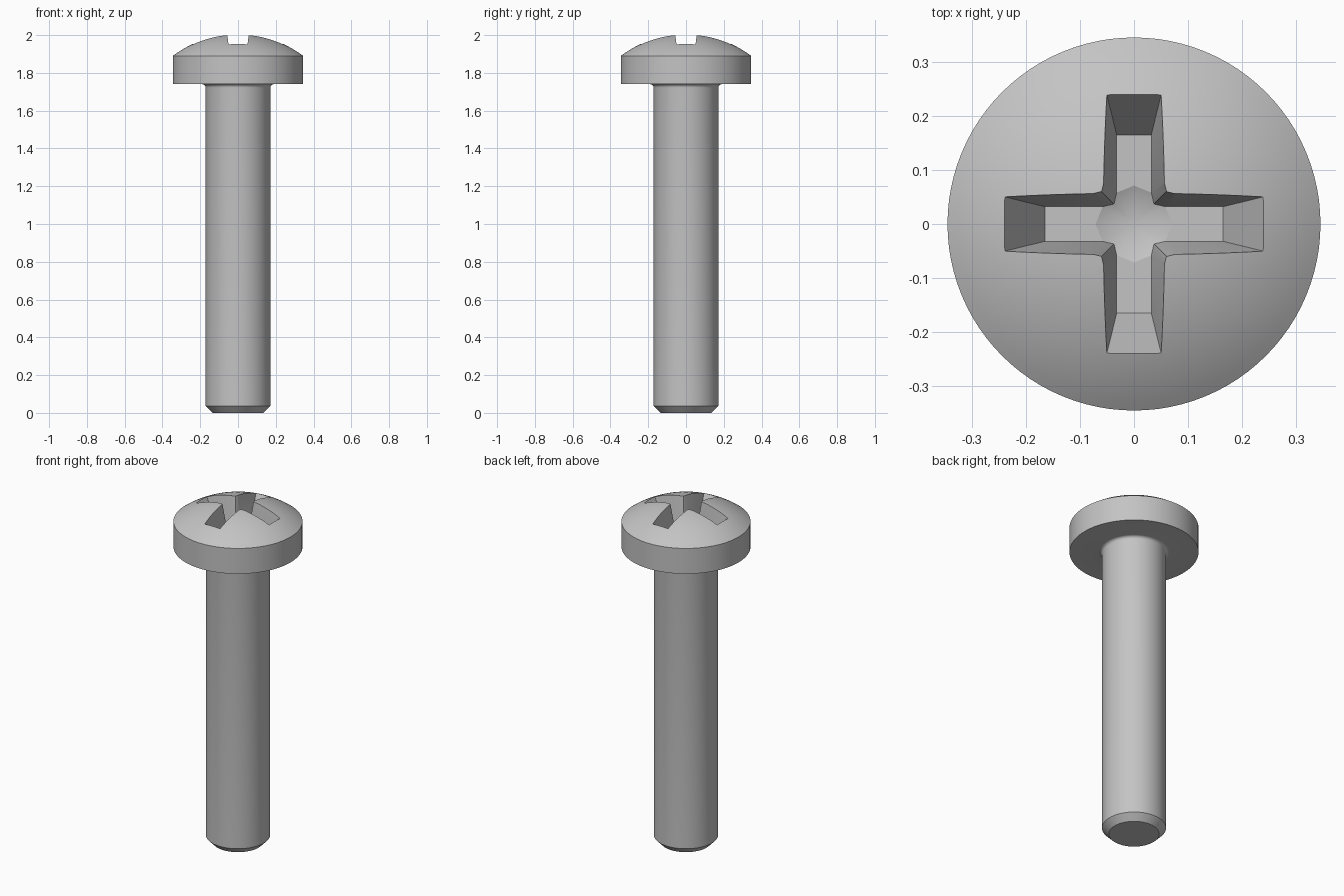
import bpy, bmesh, math
from mathutils import Vector, Matrix

default = bpy.data.objects.get("Cube")
if default:
    bpy.data.objects.remove(default, do_unlink=True)

SEGMENTS = 96
SHANK_R, HEAD_R = 0.171, 0.345
HEAD_BASE, RIM_Z, APEX_Z = 1.74, 1.89, 2.0055
FLOOR_Z, CUT_TOP = 1.81, 2.05

steel = bpy.data.materials.new("steel grey")
steel.use_nodes = True
colour = (0.55, 0.55, 0.55, 1)
steel.diffuse_color = colour
steel.node_tree.nodes["Principled BSDF"].inputs["Base Color"].default_value = colour


def make_object(name, bm):
    bmesh.ops.recalc_face_normals(bm, faces=bm.faces)
    mesh = bpy.data.meshes.new(name)
    bm.to_mesh(mesh)
    bm.free()
    mesh.materials.append(steel)
    obj = bpy.data.objects.new(name, mesh)
    bpy.context.collection.objects.link(obj)
    return obj


def lathe(name, profile):
    """Revolve (radius, height) points about the z axis."""
    bm = bmesh.new()
    verts = [bm.verts.new((r, 0, z)) for r, z in profile]
    edges = [bm.edges.new(pair) for pair in zip(verts, verts[1:])]
    bmesh.ops.spin(bm, geom=verts + edges, cent=(0, 0, 0), axis=(0, 0, 1),
                   angle=math.tau, steps=SEGMENTS, use_duplicate=False)
    bmesh.ops.remove_doubles(bm, verts=bm.verts, dist=1e-5)
    return make_object(name, bm)


# Screw body: chamfered tip, shank, neck fillet, head wall, domed top
profile = [(0, 0), (0.135, 0), (SHANK_R, 0.037)]
fillet = 0.018
for i in range(7):
    a = math.radians(15 * i)
    profile.append((SHANK_R + fillet * (1 - math.cos(a)),
                    HEAD_BASE - fillet * (1 - math.sin(a))))
profile.append((HEAD_R, HEAD_BASE))
sag = APEX_Z - RIM_Z
dome_r = (HEAD_R ** 2 + sag ** 2) / (2 * sag)
sweep = math.asin(HEAD_R / dome_r)
for i in range(17):
    a = sweep * (1 - i / 16)
    profile.append((dome_r * math.sin(a), APEX_Z - dome_r * (1 - math.cos(a))))
screw = lathe("screw_body", profile)


# Cross recess cutter: four tapered arms with a shallow conical centre
def cross_ring(bm, z, end, width, inner, corner, corner_z):
    ring = []
    for k in range(4):
        turn = Matrix.Rotation(k * math.pi / 2, 3, 'Z')
        for x, y, h in ((inner, -width, z), (end, -width, z), (end, width, z),
                        (inner, width, z), (corner, corner, corner_z)):
            ring.append(bm.verts.new(turn @ Vector((x, y, h))))
    return ring


bm = bmesh.new()
low = cross_ring(bm, FLOOR_Z, 0.165, 0.032, 0.058, 0.037, FLOOR_Z - 0.007)
high = cross_ring(bm, CUT_TOP, 0.291, 0.063, 0.08, 0.066, CUT_TOP)
bm.faces.new(high)
count = len(low)
for i in range(count):
    j = (i + 1) % count
    bm.faces.new((low[i], low[j], high[j], high[i]))
pit = bm.verts.new((0, 0, FLOOR_Z - 0.03))
for k in range(4):
    a, e1, e2, c, b = low[5 * k:5 * k + 5]
    next_a = low[(5 * k + 5) % count]
    mid = bm.verts.new(Matrix.Rotation(k * math.pi / 2, 3, 'Z') @ Vector((0.071, 0, FLOOR_Z)))
    bm.faces.new((a, e1, e2, c, mid))
    for p, q in ((a, mid), (mid, c), (c, b), (b, next_a)):
        bm.faces.new((p, q, pit))
cutter = make_object("recess_cutter", bm)
cutter.hide_render = True

# Cut the recess and bake it into the body
cut = screw.modifiers.new("cross_recess", 'BOOLEAN')
cut.operation = 'DIFFERENCE'
cut.solver = 'EXACT'
cut.object = cutter
bpy.ops.object.select_all(action='DESELECT')
screw.select_set(True)
bpy.context.view_layer.objects.active = screw
bpy.ops.object.modifier_apply(modifier=cut.name)
bpy.data.objects.remove(cutter, do_unlink=True)
bpy.ops.object.shade_smooth_by_angle(angle=math.radians(22))
